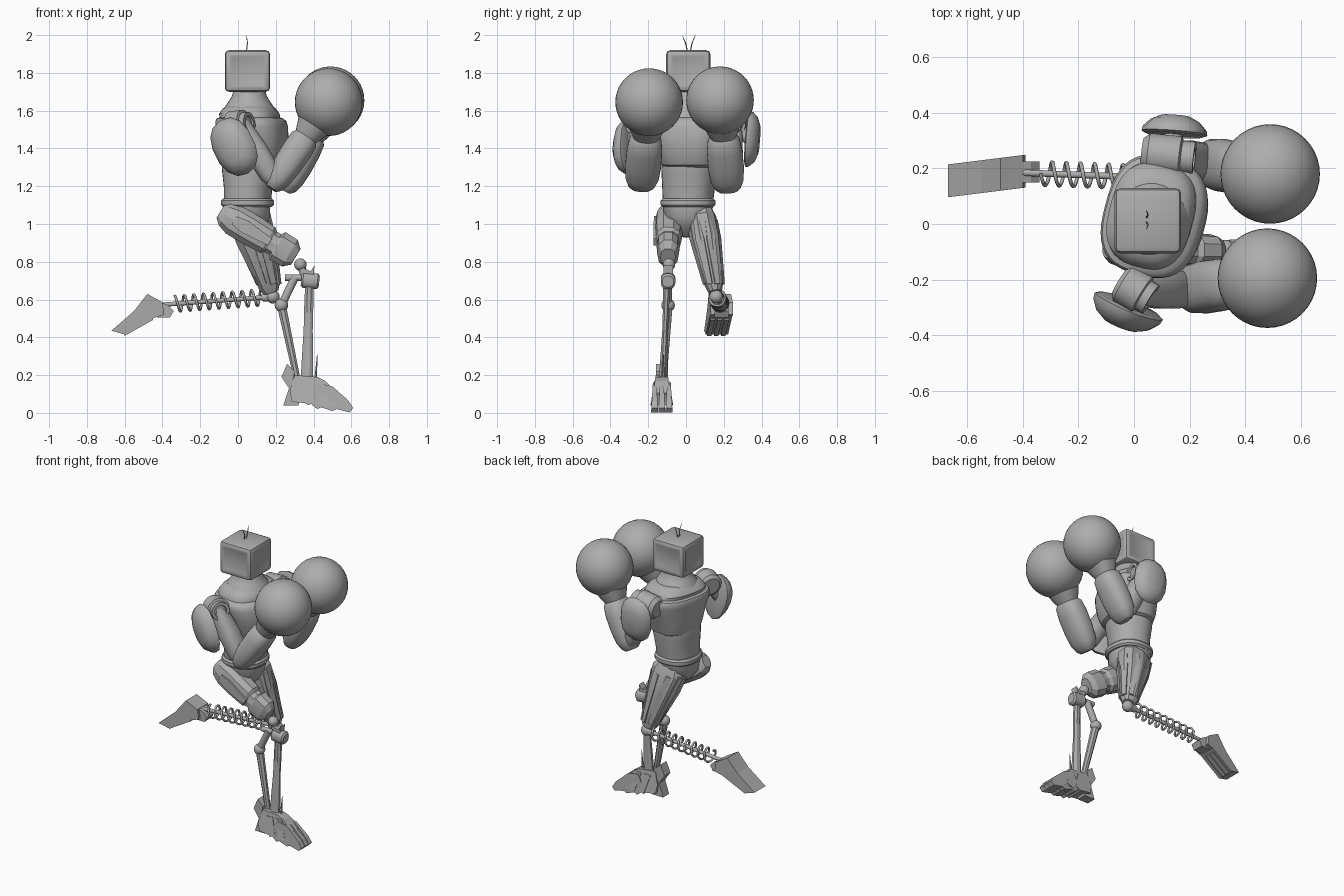
import bpy, bmesh, math
from mathutils import Vector, Matrix

if "Cube" in bpy.data.objects:
    bpy.data.objects.remove(bpy.data.objects["Cube"])

grey = bpy.data.materials.new("plain grey")
grey.use_nodes = True
grey.diffuse_color = (0.42, 0.42, 0.42, 1)
grey.node_tree.nodes["Principled BSDF"].inputs["Base Color"].default_value = (0.42, 0.42, 0.42, 1)


def finish(name, bm, angle=35):
    """Turn a bmesh into an object, smooth except at edges over the angle."""
    bmesh.ops.recalc_face_normals(bm, faces=bm.faces)
    for f in bm.faces:
        f.smooth = angle > 0
    for e in bm.edges:
        e.smooth = e.calc_face_angle(0) < math.radians(angle)
    me = bpy.data.meshes.new(name)
    bm.to_mesh(me)
    bm.free()
    me.materials.append(grey)
    ob = bpy.data.objects.new(name, me)
    bpy.context.collection.objects.link(ob)
    return ob


def loft(name, a, b, profile, n=24, power=2, side=(0, 1, 0), angle=35):
    """Rings between a and b; profile rows are (t, depth radius, side radius, shift)."""
    a, b = Vector(a), Vector(b)
    d = (b - a).normalized()
    v = Vector(side)
    v = (v - d * v.dot(d)).normalized()
    u = v.cross(d)
    bm = bmesh.new()
    rings = []
    for t, ru, rv, *shift in profile:
        c = a.lerp(b, t) + u * (shift[0] if shift else 0)
        ring = []
        for i in range(n):
            w = 2 * math.pi * (i + 0.5) / n
            cu, sv = math.cos(w), math.sin(w)
            pu = math.copysign(abs(cu) ** (2 / power), cu)
            pv = math.copysign(abs(sv) ** (2 / power), sv)
            ring.append(bm.verts.new(c + u * ru * pu + v * rv * pv))
        rings.append(ring)
    for r, s in zip(rings, rings[1:]):
        for i in range(n):
            j = (i + 1) % n
            bm.faces.new((r[i], r[j], s[j], s[i]))
    bm.faces.new(rings[0])
    bm.faces.new(rings[-1])
    return finish(name, bm, angle)


def rod(name, a, b, r, r2=None, n=12):
    return loft(name, a, b, [(0, r, r), (1, r2 or r, r2 or r)], n)


def ball(name, c, r, seg=40):
    bm = bmesh.new()
    bmesh.ops.create_uvsphere(bm, u_segments=seg, v_segments=seg // 2, radius=r,
                              matrix=Matrix.Translation(c))
    return finish(name, bm)


def slab(name, outline, y0, y1, taper=0, lean=0):
    """Side outline in x and z, extruded in y; narrows with height, leans along x."""
    bm = bmesh.new()
    sides = []
    for y, s in ((y0, 1), (y1, -1)):
        sides.append([bm.verts.new((x, y + s * taper * z + lean * x, z)) for x, z in outline])
    p, q = sides
    for i in range(len(p)):
        j = (i + 1) % len(p)
        bm.faces.new((p[i], p[j], q[j], q[i]))
    bm.faces.new(p)
    bm.faces.new(q)
    return finish(name, bm, 0)


# Head: bevelled box with a shallow panel on each upright side
bm = bmesh.new()
bmesh.ops.create_cube(bm, size=1, matrix=Matrix.Translation((0.05, 0.012, 1.81))
                      @ Matrix.Diagonal((0.24, 0.235, 0.22, 1)))
bmesh.ops.bevel(bm, geom=bm.edges[:], offset=0.022, segments=2, affect='EDGES', profile=0.5)
bm.normal_update()
panels = [f for f in bm.faces if f.calc_area() > 0.02 and abs(f.normal.z) < 0.1]
bmesh.ops.inset_individual(bm, faces=panels, thickness=0.008, depth=0)
bmesh.ops.inset_individual(bm, faces=panels, thickness=0.016, depth=-0.006)
finish("head", bm, 30)
for s in (-1, 1):
    rod("antenna", (0.045, 0.015 + s * 0.008, 1.915), (0.05, 0.015 + s * 0.018, 1.96), 0.003, n=6)
    rod("antenna_tip", (0.05, 0.015 + s * 0.018, 1.96), (0.045, 0.015 + s * 0.035, 2.0), 0.003, 0.001, 6)

# Torso, turned a little to the right of the hips
TURN = (0.26, 0.97, 0)
loft("neck", (0.06, 0.02, 1.58), (0.06, 0.02, 1.71),
     [(0, .15, .16), (.3, .13, .135), (.55, .108, .11), (.75, .092, .092), (1, .084, .086)],
     32, side=TURN)
loft("abdomen", (0.05, 0.01, 1.12), (0.06, 0.02, 1.36),
     [(0, .122, .132), (.3, .125, .138), (.65, .138, .145), (.8, .142, .145), (1, .14, .14)],
     32, 2.3, TURN)
loft("chest", (0.06, 0.03, 1.3), (0.06, 0.03, 1.63),
     [(0, .125, .13, .01), (.04, .15, .152, .015), (.2, .17, .168, .02), (.45, .177, .195, .022),
      (.65, .18, .217, .014), (.74, .176, .217, .008), (.78, .166, .208, .004), (.8, .15, .19, .003),
      (.86, .15, .185, 0), (.95, .13, .16, 0), (1, .1, .12, 0)], 40, 2.7, TURN)
loft("belt", (0.05, 0.01, 1.09), (0.05, 0.01, 1.135),
     [(0, .13, .135), (.25, .14, .146), (.75, .14, .146), (1, .13, .135)], 32, 2.3)
loft("pelvis", (0.045, 0.01, 1.1), (0.05, 0.005, 0.93),
     [(0, .125, .135), (.4, .125, .125), (.75, .085, .075), (1, .035, .03)], 20, 2.3)


# Arms: shoulder drum, shield, upper arm, forearm and round glove
def arm(prefix, drum, drum_end, plate, plate_end, plate_r, plate_up, elbow, fist):
    loft(prefix + "_shoulder", drum, drum_end,
         [(0, .055, .055), (.12, .075, .075), (.7, .075, .075), (.73, .06, .06), (.96, .06, .06),
          (.96, .04, .04), (.9, .036, .036)], 24)
    pu, pv = plate_r
    loft(prefix + "_shield", plate, plate_end,
         [(0, pu * .85, pv * .88), (.1, pu, pv), (.35, pu * .97, pv * .97),
          (.75, pu * .75, pv * .8), (1, pu * .45, pv * .5)], 14, 2.3, plate_up)
    mid = Vector(drum).lerp(Vector(drum_end), .5)
    rod(prefix + "_shield_mount", mid, Vector(plate).lerp(Vector(plate_end), .3), .035)
    loft(prefix + "_upper_arm", mid, elbow,
         [(0, .055, .055), (.2, .06, .06), (.45, .065, .068), (.85, .06, .068), (1, .04, .055)], 16, 2.5)
    loft(prefix + "_forearm", elbow, fist,
         [(-.08, .03, .05), (-.04, .05, .07), (.05, .066, .088), (.2, .076, .095), (.4, .08, .094),
          (.53, .076, .084), (.57, .064, .068), (.62, .074, .08), (.7, .09, .095)], 28, 2.4)
    ball(prefix + "_glove", fist, .179)


arm("right", (-.05, -.205, 1.52), (.065, -.275, 1.535), (-.015, -.288, 1.41), (-.05, -.365, 1.4),
    (.118, .16), (-.4, .18, .9), (.2, -.235, 1.22), (.48, -.195, 1.645))
arm("left", (.03, .255, 1.52), (.225, .235, 1.535), (.145, .32, 1.45), (.15, .388, 1.445),
    (.118, .15), (-.1, 0, 1), (.27, .22, 1.21), (.49, .18, 1.655))

# Right thigh, raised forward
HIP, KNEE = (-.035, -.09, 1.03), (.275, -.095, .845)
loft("right_thigh", HIP, KNEE,
     [(-.19, .04, .035), (-.1, .07, .06), (.05, .088, .073), (.35, .088, .076), (.62, .082, .07),
      (.67, .066, .058), (.75, .066, .058), (.79, .088, .062), (1, .085, .058), (1.1, .05, .04)],
     10, 2.4, angle=20)
rod("right_hip_disc", (-.045, -.09, 1.035), (-.045, -.172, 1.035), .055, .045, 16)
loft("right_thigh_plate", (-.02, -.16, 1.02), (.17, -.163, .905),
     [(0, .035, .012), (.3, .05, .014), (1, .03, .012)], 4, angle=0)
ball("right_knee_ball", (.33, -.09, .785), .033, 20)

# Left thigh, reaching down and panelled lengthwise
TOP, LOW = Vector((.05, .075, 1.07)), Vector((.175, .155, .64))
loft("left_thigh", TOP, LOW,
     [(-.03, .08, .06), (.1, .118, .078), (.35, .108, .082), (.7, .078, .065), (.92, .06, .048),
      (1, .042, .036)], 10, 2.3, angle=20)
for i in range(8):
    w = 2 * math.pi * (i + .5) / 8
    off = Vector((math.cos(w), math.sin(w), 0))
    p = TOP.lerp(LOW, .12) + Vector((off.x * .108, off.y * .074, 0))
    q = TOP.lerp(LOW, .9) + Vector((off.x * .06, off.y * .05, 0))
    loft("left_thigh_panel", p, q, [(0, .01, .018), (.3, .015, .026), (1, .008, .015)], 4, 8,
         side=(-off.y, off.x, 0), angle=0)
ball("left_knee_ball", (.185, .16, .615), .036, 20)
rod("left_knee_pin", (.185, .11, .615), (.185, .205, .615), .022)

# Left shin: rod inside a coil spring
A, B = Vector((.185, .162, .615)), Vector((-.41, .185, .572))
rod("left_shin_rod", A, B, .012)
rod("left_shin_socket", A, A.lerp(B, .1), .03, .02)
d = (B - A).normalized()
v = Vector((0, 1, 0))
u = v.cross(d)
cu = bpy.data.curves.new("spring", 'CURVE')
cu.dimensions = '3D'
cu.bevel_depth = .007
cu.bevel_resolution = 1
sp = cu.splines.new('POLY')
turns, steps = 9, 20
sp.points.add(turns * steps)
for i, pt in enumerate(sp.points):
    w = 2 * math.pi * i / steps
    p = A.lerp(B, .1 + .77 * i / (turns * steps)) + (u * math.cos(w) + v * math.sin(w)) * .042
    pt.co = (*p, 1)
sp.use_smooth = True
cu.materials.append(grey)
bpy.context.collection.objects.link(bpy.data.objects.new("left_shin_spring", cu))

# Left foot, kicked back
slab("left_foot", [(-.48, .63), (-.4, .585), (-.39, .52), (-.44, .505), (-.6, .415),
                   (-.67, .435), (-.55, .54)], .298, .18, lean=.125)
slab("left_ankle", [(-.42, .59), (-.37, .57), (-.34, .54), (-.36, .505), (-.43, .505)], .225, .15)
for y in (.2, .237, .274):
    slab("left_sole_bar", [(-.45, .51), (-.6, .425), (-.6, .408), (-.45, .492)], y - .012, y + .012, lean=.13)

# Right shin: main strut, knee hinge and rear linkage
loft("right_shin", (.378, -.1, .7), (.365, -.122, .17),
     [(0, .022, .022), (.2, .026, .018), (.5, .026, .016), (.75, .032, .02), (1, .036, .024)], 8, angle=20)
loft("knee_block", (.335, -.095, .705), (.43, -.095, .695),
     [(0, .03, .03), (.1, .042, .039), (.9, .042, .039), (1, .03, .03)], 16, 2.4)
rod("knee_pin", (.385, -.14, .7), (.385, -.05, .7), .024)
slab("knee_fin", [(.35, .73), (.4, .73), (.405, .78), (.385, .75), (.34, .77)], -.12, -.07)
rod("knee_neck", (.33, -.09, .785), (.36, -.095, .71), .022)
rod("upper_link", (.25, -.095, .715), (.36, -.095, .715), .017)
rod("rear_link", (.3, -.095, .715), (.23, -.095, .57), .022)
ball("rear_joint", (.23, -.095, .57), .036, 20)
rod("rear_strut", (.23, -.095, .57), (.315, -.12, .17), .026, .018, 8)
rod("ankle_spike", (.41, -.12, .17), (.42, -.12, .31), .008, .002, 6)

# Right foot: ankle, heel spur and toes
slab("right_instep", [(.285, .06), (.275, .12), (.3, .2), (.42, .19), (.46, .17), (.53, .105),
                      (.5, .04), (.4, .045)], -.19, -.066, .15)
slab("heel_spur", [(.24, .04), (.32, .04), (.33, .09), (.29, .17), (.3, .22), (.26, .26),
                   (.23, .19), (.27, .13)], -.16, -.095)
for y in (-.166, -.128, -.09):
    slab("toe", [(.37, .06), (.42, .16), (.5, .14), (.585, .065), (.61, .025), (.59, .003),
                 (.52, .02), (.5, .01), (.44, .03), (.42, .02)], y - .019, y + .019, .06)
for x in (.33, .4):
    slab("instep_plate", [(x, .17), (x + .05, .17), (x + .08, .06), (x + .04, .04)], -.194, -.062, .15)
